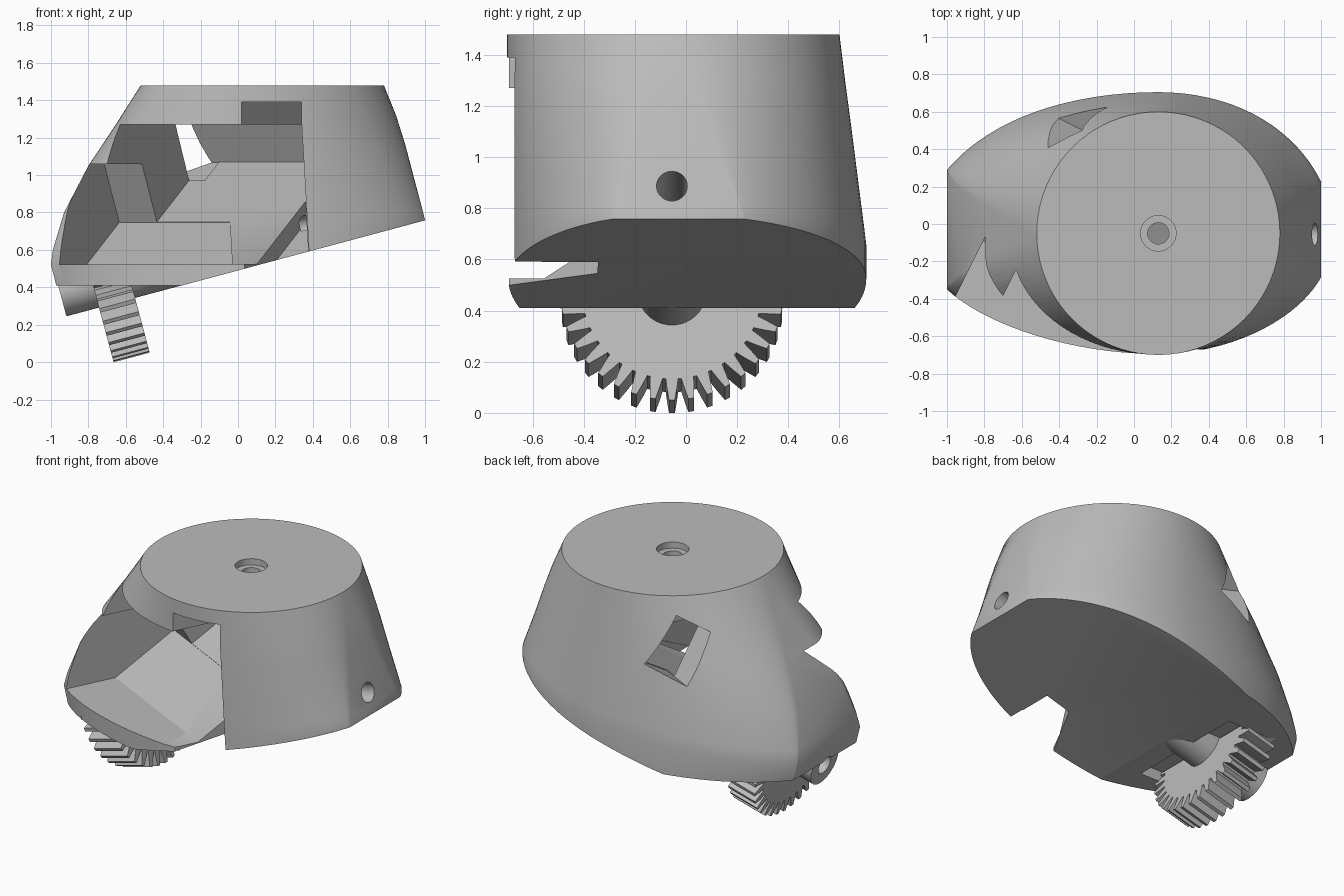
import bpy, bmesh
from math import sin, cos, pi, sqrt, radians
from mathutils import Vector

if "Cube" in bpy.data.objects:
    bpy.data.objects.remove(bpy.data.objects["Cube"])

grey = bpy.data.materials.new("plain_grey")
grey.use_nodes = True
grey.diffuse_color = (0.5, 0.5, 0.5, 1)
grey.node_tree.nodes["Principled BSDF"].inputs["Base Color"].default_value = (0.5, 0.5, 0.5, 1)

TILT = radians(15)
AXIS = Vector((cos(TILT), 0, sin(TILT)))       # shaft direction
UP = Vector((-sin(TILT), 0, cos(TILT)))
HUB = Vector((-0.681, -0.055, 0.445))          # gear centre
Z = Vector((0, 0, 1))


def finish(name, bm):
    bmesh.ops.recalc_face_normals(bm, faces=bm.faces)
    mesh = bpy.data.meshes.new(name)
    bm.to_mesh(mesh)
    bm.free()
    obj = bpy.data.objects.new(name, mesh)
    bpy.context.collection.objects.link(obj)
    mesh.materials.append(grey)
    return obj


def trim(bm, point, normal):
    """Keep the side the normal points to and close the cut."""
    bmesh.ops.bisect_plane(bm, geom=bm.verts[:] + bm.edges[:] + bm.faces[:],
                           plane_co=point, plane_no=normal, clear_inner=True)
    bmesh.ops.holes_fill(bm, edges=[e for e in bm.edges if e.is_boundary], sides=0)


def loft(rings):
    bm = bmesh.new()
    loops = [[bm.verts.new(p) for p in ring] for ring in rings]
    n = len(loops[0])
    for a, b in zip(loops, loops[1:]):
        for i in range(n):
            j = (i + 1) % n
            bm.faces.new((a[i], a[j], b[j], b[i]))
    bm.faces.new(loops[0])
    bm.faces.new(loops[-1])
    return bm


def extrude(points, offset):
    return loft([points, [Vector(p) + Vector(offset) for p in points]])


def rod(start, end, radius, sides=48):
    start, end = Vector(start), Vector(end)
    side = Vector((0, 1, 0))
    other = (end - start).normalized().cross(side)
    ring = [start + radius * (side * cos(2 * pi * i / sides) + other * sin(2 * pi * i / sides))
            for i in range(sides)]
    return extrude(ring, end - start)


def cut(target, bm):
    tool = finish("cutter", bm)
    tool.hide_render = True
    mod = target.modifiers.new("cut", 'BOOLEAN')
    mod.operation, mod.solver, mod.object = 'DIFFERENCE', 'EXACT', tool
    mod.use_hole_tolerant = True
    bpy.context.view_layer.objects.active = target
    bpy.ops.object.modifier_apply(modifier=mod.name)
    bpy.data.objects.remove(tool)


def smooth(obj):
    bpy.ops.object.select_all(action='DESELECT')
    obj.select_set(True)
    bpy.context.view_layer.objects.active = obj
    bpy.ops.object.shade_smooth_by_angle(angle=radians(30))


# Housing: truncated ellipse blending upward into a circle
CX, STEPS = 0.13, 40


def section(zl, xl, zr, xr, w):
    upper, lower = [], []
    for i in range(STEPS + 1):
        u = sin((i / STEPS - 0.5) * pi)
        x = CX + u * ((xr - CX) if u > 0 else (CX - xl))
        cy = (0.005 - 0.035 * u ** 4) * (1 - w) - 0.05 * w
        oval = 0.70 * sqrt(1 - (u * (0.931 if u > 0 else 0.89)) ** 2)
        half = max(0.002, oval * (1 - w) + 0.65 * sqrt(max(0, 1 - u * u)) * w)
        z = zl + (zr - zl) * (x - xl) / (xr - xl)
        upper.append(Vector((x, cy + half, z)))
        lower.append(Vector((x, cy - half, z)))
    return lower + upper[::-1]


levels = [(0.25, -0.93, 0.45, 1.0, 0), (0.52, -1.0, 0.76, 1.0, 0),
          (0.60, -0.99, 0.82, 0.985, 0.08), (0.80, -0.93, 0.97, 0.945, 0.29),
          (1.05, -0.80, 1.16, 0.895, 0.55), (1.26, -0.66, 1.32, 0.845, 0.78),
          (1.48, -0.52, 1.48, 0.78, 1)]
bm = loft([section(*level) for level in levels])
trim(bm, (1, 0, 0.758), UP)
trim(bm, (0, 0, 0.41), Z)
housing = finish("housing", bm)

# Cavity frame: walls turned about the vertical, ramp rising 30 degrees
ALONG = Vector((0.894, -0.447, 0))
DEEP = Vector((0.447, 0.894, 0))
CORNER = Vector((-0.81, -0.1, 0))
RAMP = DEEP * cos(radians(30)) + Z * sin(radians(30))


def prism(profile, start, length):
    return extrude([CORNER + ALONG * start + DEEP * n + Z * z for n, z in profile], ALONG * length)


def cavity(profile, left_point, right_x):
    """Prism closed by a turned left wall and a nearly upright right wall."""
    bm = prism(profile, -1, 2.6)
    trim(bm, left_point, ALONG)
    trim(bm, (right_x, 0, 0), (-1, 0, -0.058))
    return bm


# Shelf, ramp and back wall
room = [(-0.8, 0.525), (0, 0.525), (0.945, 1.07), (0.83, 1.27), (-0.8, 1.27)]
cut(housing, cavity(room, (-0.33, 0.355, 0), 0.414))

# Sunken ramp at the right, breaking through the underside
cut(housing, cavity([(-0.7, 0.006), (0.9, 0.93), (0.9, 1.0), (-0.7, 1.0)], (0.1, -0.56, 0), 0.41))

# Wider bay in front on the left
bay = cavity([(-0.75, 0.523), (0.004, 0.523), (0.6, 0.867), (0.6, 1.06), (-0.75, 1.06)], CORNER, 0)
trim(bay, CORNER + DEEP * 0.39 + Z * 0.75, -RAMP)
cut(housing, bay)

# Slanted window through the back
cut(housing, prism([(0.777, 0.968), (0.948, 1.067), (0.773, 1.37), (0.61, 1.275)], 0.32, -1.5))

# Wedge notch above the cavity
cut(housing, extrude([(-0.01, -0.75, 1.26), (0.34, -0.75, 1.26), (0.34, -0.05, 1.26)], Z * 0.13))

# Gear slot in the underside
cut(housing, extrude([(-0.75, -0.45, 0.3), (-0.43, -0.45, 0.3),
                      (-0.43, 0.35, 0.3), (-0.75, 0.35, 0.3)], Z * 0.18))

# Screw hole with counterbore in the top
cut(housing, rod((CX, -0.05, 1.44), (CX, -0.05, 1.6), 0.095))
cut(housing, rod((CX, -0.05, 1.2), (CX, -0.05, 1.6), 0.057))

# Shaft bore at both ends
left_bore = (HUB - AXIS, HUB - AXIS * 0.1, 0.06)
cut(housing, rod(*left_bore))
cut(housing, rod(HUB + AXIS * 1.05, HUB + AXIS * 2.2, 0.06))
smooth(housing)

# Shaft boss, sunk into the underside
bm = rod(HUB - AXIS * 0.28, HUB + AXIS * 0.45, 0.132)
trim(bm, (0, 0, 0.5), -Z)
boss = finish("shaft_boss", bm)
cut(boss, rod(*left_bore))
smooth(boss)

# Gear, hidden top trimmed off inside the housing
TEETH = 36
outline = []
for i in range(TEETH):
    for shift, radius in ((-0.4, 0.35), (-0.28, 0.39), (-0.15, 0.435),
                          (0.15, 0.435), (0.28, 0.39), (0.4, 0.35)):
        a = 2 * pi * (i + shift) / TEETH
        outline.append(HUB - AXIS * 0.1 + radius * (UP * cos(a) + Vector((0, sin(a), 0))))
bm = extrude(outline, AXIS * 0.2)
trim(bm, (0, 0, 0.47), -Z)
gear = finish("gear", bm)
